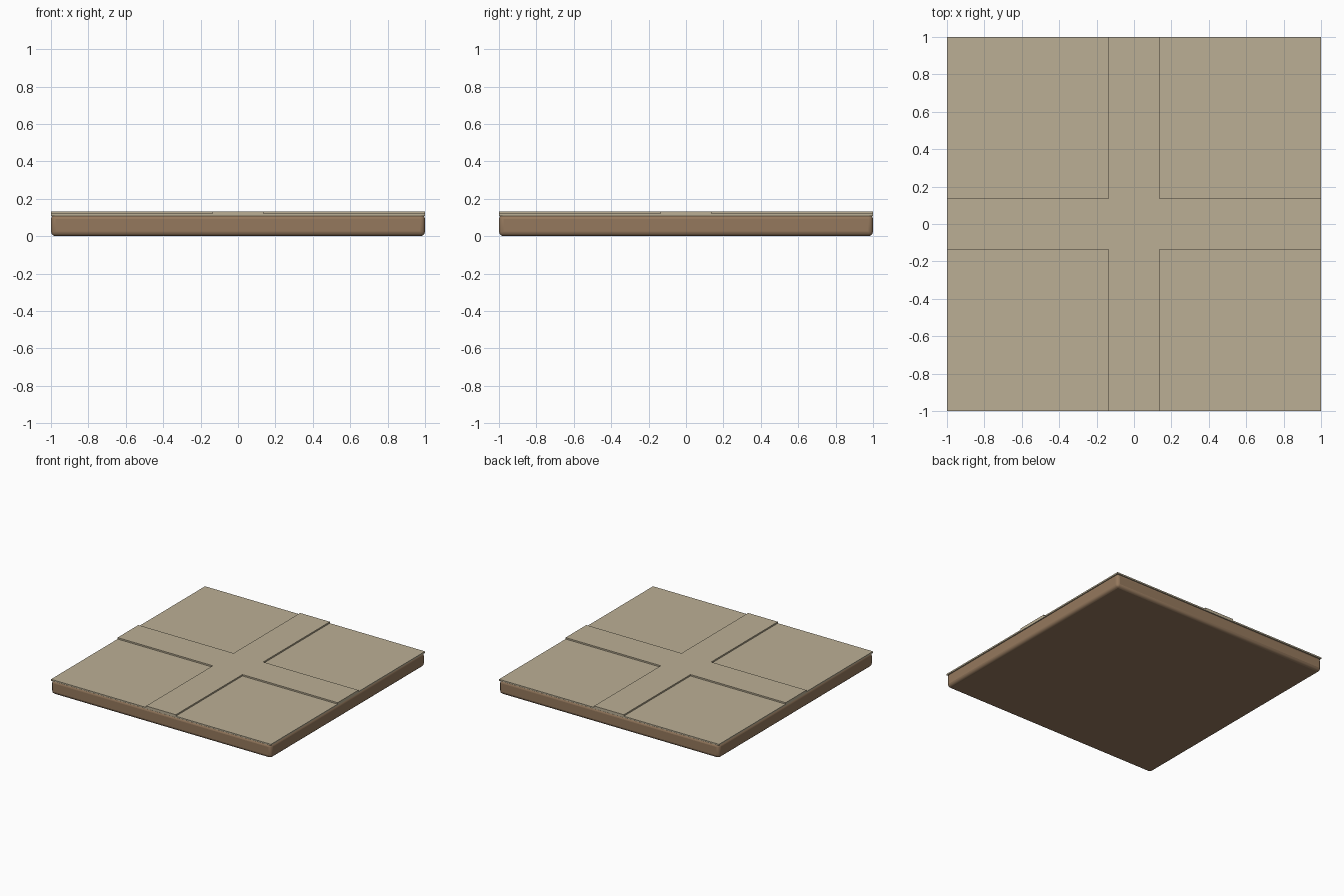
import bpy

if "Cube" in bpy.data.objects:
    bpy.data.objects.remove(bpy.data.objects["Cube"])


def material(name, color):
    m = bpy.data.materials.new(name)
    m.diffuse_color = color
    m.use_nodes = True
    m.node_tree.nodes["Principled BSDF"].inputs["Base Color"].default_value = m.diffuse_color
    return m


earth = material("earth", (0.30, 0.19, 0.11, 1))
sand = material("sand", (0.50, 0.43, 0.30, 1))


def box(name, size, z0, z1, mat, x=0, y=0):
    bpy.ops.mesh.primitive_cube_add(size=1, location=(x, y, (z0 + z1) / 2))
    ob = bpy.context.object
    ob.name = name
    ob.scale = (size[0], size[1], z1 - z0)
    bpy.ops.object.transform_apply(location=False, rotation=False, scale=True)
    ob.data.materials.append(mat)
    return ob


# Rounded earth slab
base = box("tile_base", (2, 2), 0, 0.115, earth)
bevel = base.modifiers.new("rounded_edges", "BEVEL")
bevel.width = 0.024
bevel.segments = 3
bpy.ops.object.shade_smooth_by_angle()

# Thin ground sheet covering the slab
box("ground_sheet", (2, 2), 0.108, 0.12, sand)

# Raised crossroads: centre square and four arms
HALF = 0.135
TOP = 0.132
box("crossing_centre", (2 * HALF, 2 * HALF), 0.112, TOP, sand)
arm = 1 - HALF
mid = (1 + HALF) / 2
for side, s in (("positive", 1), ("negative", -1)):
    box("path_arm_x_" + side, (arm, 2 * HALF), 0.112, TOP, sand, x=s * mid)
    box("path_arm_y_" + side, (2 * HALF, arm), 0.112, TOP, sand, y=s * mid)
